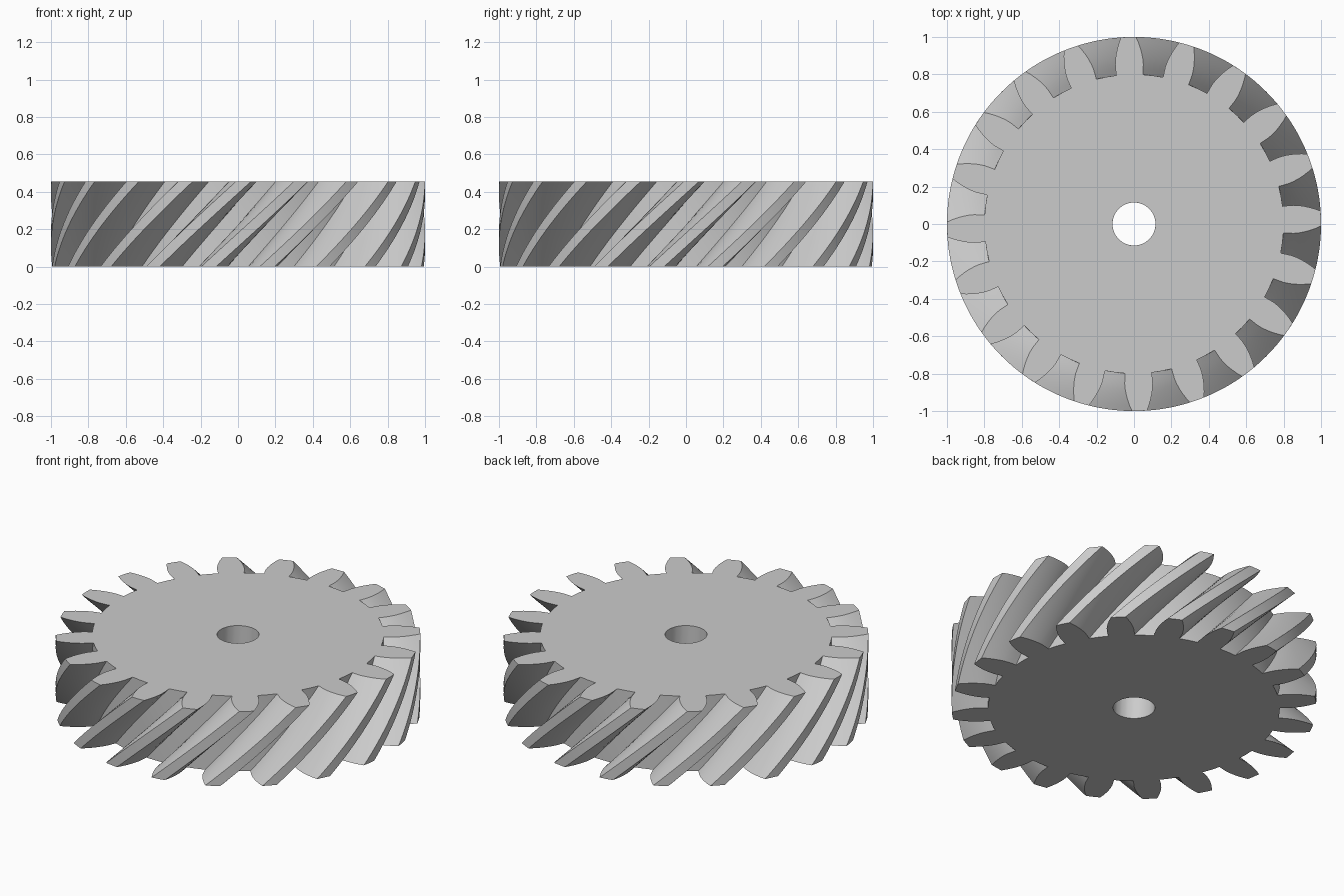
import bpy
import bmesh
from math import cos, sin, radians

cube = bpy.data.objects.get("Cube")
if cube:
    bpy.data.objects.remove(cube, do_unlink=True)

TEETH = 20
PITCH = 360 / TEETH
HEIGHT = 0.455
TWIST = 28.7          # degrees from bottom to top (45 degree helix)
START = 9.0           # tooth centre at the bottom
ROOT, TIP, BORE = 0.80, 1.0, 0.115
FLANK = 8             # points along one tooth flank
LAYERS = 24


def half_angle(r):
    """Half the tooth thickness, in degrees, at radius r."""
    t = max(0.0, (r - 0.84) / (TIP - 0.84))
    return 5.1 - 2.8 * t ** 1.6


# One tooth outline as (radius, angle): up a flank, over the tip, down, across the gap
radii = [ROOT + (TIP - ROOT) * i / (FLANK - 1) for i in range(FLANK)]
tooth = [(r, -half_angle(r)) for r in radii]
tooth.append((TIP, 0))
tooth += [(r, half_angle(r)) for r in reversed(radii)]
tooth.append((ROOT, PITCH / 2))
N = len(tooth)
LEFT_ROOT = N - 2


def point(bm, r, degrees, z):
    a = radians(degrees)
    return bm.verts.new((r * cos(a), r * sin(a), z))


bm = bmesh.new()

# Twisted stack of outline rings
rings = []
for k in range(LAYERS + 1):
    f = k / LAYERS
    rings.append([point(bm, r, START + TWIST * f + t * PITCH + a, HEIGHT * f)
                  for t in range(TEETH) for r, a in tooth])

total = TEETH * N
for low, high in zip(rings, rings[1:]):
    for i in range(total):
        j = (i + 1) % total
        bm.faces.new((low[i], low[j], high[j], high[i]))

# End faces: one face per tooth, and a flat web between the roots and the bore
bores = []
for ring, z, turn in ((rings[0], 0, 0), (rings[-1], HEIGHT, TWIST)):
    web, bore = [], []
    for t in range(TEETH):
        bm.faces.new(ring[t * N:t * N + LEFT_ROOT + 1])
        for i in (0, LEFT_ROOT, N - 1):
            web.append(ring[t * N + i])
            bore.append(point(bm, BORE, START + turn + t * PITCH + tooth[i][1], z))
    for i in range(len(web)):
        j = (i + 1) % len(web)
        bm.faces.new((web[i], web[j], bore[j], bore[i]))
    bores.append(bore)

# Bore wall, straight through
low, high = bores
shift = round(TWIST / PITCH) * 3       # line up the nearest bore points
count = len(low)
for i in range(count):
    j = (i + 1) % count
    a, b = (i - shift) % count, (j - shift) % count
    bm.faces.new((low[i], low[j], high[b], high[a]))

bmesh.ops.recalc_face_normals(bm, faces=bm.faces)
mesh = bpy.data.meshes.new("helical_gear")
bm.to_mesh(mesh)
bm.free()

gear = bpy.data.objects.new("helical_gear", mesh)
bpy.context.collection.objects.link(gear)

# Plain grey metal
grey = bpy.data.materials.new("plain_grey")
grey.use_nodes = True
colour = (0.6, 0.6, 0.6, 1)
grey.diffuse_color = colour
grey.node_tree.nodes["Principled BSDF"].inputs["Base Color"].default_value = colour
mesh.materials.append(grey)

bpy.ops.object.select_all(action='DESELECT')
gear.select_set(True)
bpy.context.view_layer.objects.active = gear
bpy.ops.object.shade_smooth_by_angle(angle=radians(30))
